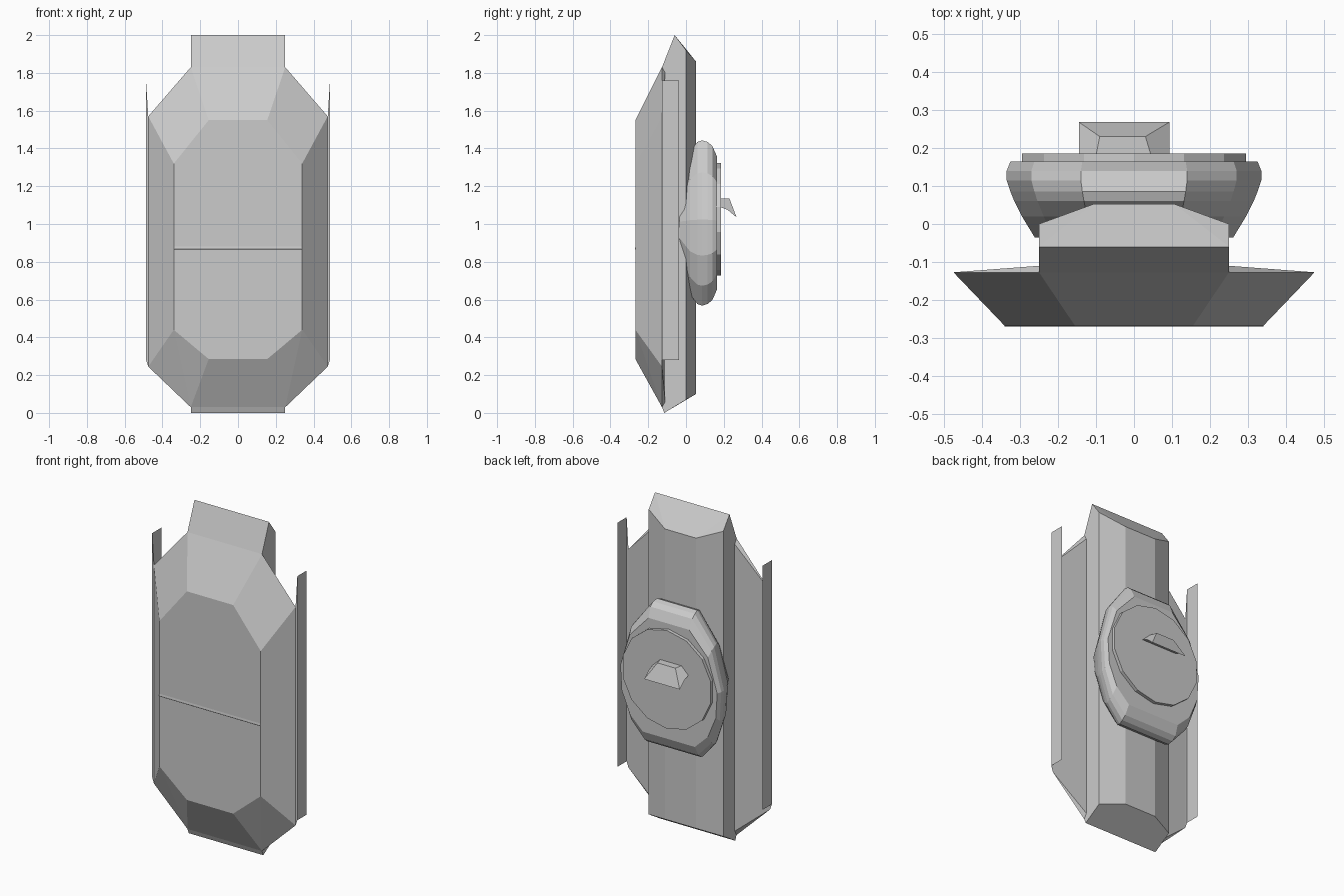
import bpy, bmesh, math

if "Cube" in bpy.data.objects:
    bpy.data.objects.remove(bpy.data.objects["Cube"])


def finish(name, bm):
    bmesh.ops.recalc_face_normals(bm, faces=bm.faces[:])
    me = bpy.data.meshes.new(name)
    bm.to_mesh(me)
    bm.free()
    ob = bpy.data.objects.new(name, me)
    bpy.context.collection.objects.link(ob)
    return ob


def mirrored(pts):
    return [(s * x, y, z) for x, y, z in pts for s in (1, -1)]


def hull(name, pts):
    bm = bmesh.new()
    for p in pts:
        bm.verts.new(p)
    bmesh.ops.convex_hull(bm, input=bm.verts[:])
    bmesh.ops.delete(bm, geom=[v for v in bm.verts if not v.link_faces], context='VERTS')
    bmesh.ops.dissolve_limit(bm, angle_limit=math.radians(1.5),
                             verts=bm.verts[:], edges=bm.edges[:])
    return finish(name, bm)


def loft(name, rings):
    bm = bmesh.new()
    rows = [[bm.verts.new(p) for p in r] for r in rings]
    n = len(rows[0])
    for a, b in zip(rows, rows[1:]):
        for i in range(n):
            j = (i + 1) % n
            bm.faces.new((a[i], a[j], b[j], b[i]))
    bm.faces.new(rows[0])
    bm.faces.new(rows[-1])
    return finish(name, bm)


# Front shell: elongated octagon face flaring back to a wider rim
front = [(.155, 1.55), (.34, 1.32), (.34, .44), (.155, .285)]
rim = [(.25, 1.83), (.475, 1.57), (.475, .245), (.25, .03)]
hull("front_shell", mirrored(
    [(x, -.268, z) for x, z in front] + [(x, -.127, z) for x, z in rim]
    + [(.25, -.11, 1.8), (.25, -.11, .06)]))

# Thin seam ledge across the front face
hull("front_seam", mirrored([(.34, -.27, .867), (.34, -.267, .887),
                             (.34, -.267, .862), (.34, -.26, .875)]))

# Central column with bevelled back and slanted ends
hull("column", mirrored([
    (.25, -.127, 1.83), (.25, -.06, 2), (.25, 0, 1.92), (.105, .053, 1.86),
    (.25, -.127, .03), (.25, -.115, 0), (.25, 0, .07), (.105, .053, .1)]))

# Side fins: thin folded sheets behind the rim edge
for side, s in (("right", 1), ("left", -1)):
    bm = bmesh.new()
    a, b, c, d, e, f = [bm.verts.new((s * x, y, z)) for x, y, z in (
        (.475, -.127, .245), (.475, -.127, 1.57), (.487, -.127, 1.76),
        (.487, -.127, .28), (.487, -.037, 1.76), (.487, -.037, .28))]
    bm.faces.new((a, b, c, d))
    bm.faces.new((d, c, e, f))
    finish(side + "_fin", bm)

# Rounded pod on the back, lofted through scaled copies of one outline
half = [(.14, .44), (.27, .27), (.335, .02), (.325, -.17), (.27, -.33), (.18, -.435)]
outline = half + [(-x, z) for x, z in reversed(half)]
layers = [(-.035, .78, .45), (.02, .88, .86), (.06, .94, .98), (.085, .97, 1),
          (.115, 1, .98), (.14, 1, .93), (.165, .97, .8)]
loft("back_pod", [[(x * sx, y, 1.003 + z * sz) for x, z in outline]
                  for y, sx, sz in layers])

# Round plate on the pod
ring = [(k + .5) * math.tau / 14 for k in range(14)]
loft("round_plate", [[(.302 * math.cos(t), y, 1.025 + .298 * math.sin(t)) for t in ring]
                     for y in (.155, .185)])

# Hooded pull handle: profile (y, z, x min, x max)
hood = [(.18, 1.135, -.1, .045), (.23, 1.135, -.09, .03), (.268, 1.035, -.145, .093),
        (.22, 1.075, -.145, .093), (.18, 1.09, -.145, .093)]
loft("pull_handle", [[(x0, y, z) for y, z, x0, x1 in hood],
                     [(x1, y, z) for y, z, x0, x1 in hood]])
